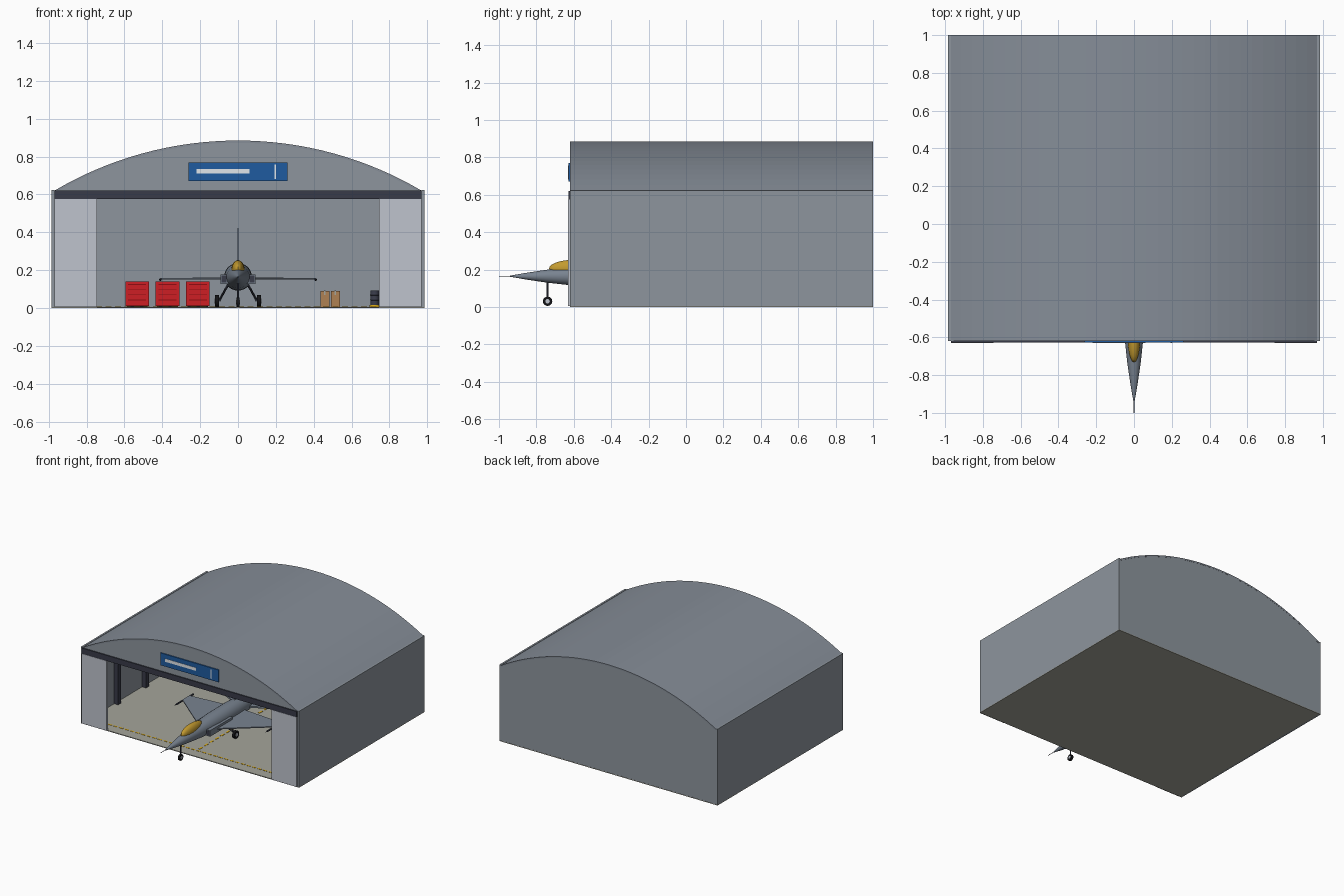
import bpy, bmesh, math
from mathutils import Vector

cube = bpy.data.objects.get("Cube")
if cube:
    bpy.data.objects.remove(cube, do_unlink=True)


def material(name, r, g, b):
    m = bpy.data.materials.new(name)
    m.use_nodes = True
    colour = [c ** 2.2 for c in (r, g, b)] + [1]
    m.diffuse_color = colour
    m.node_tree.nodes["Principled BSDF"].inputs["Base Color"].default_value = colour
    return m


WALL = material("wall_grey", .55, .58, .61)
ROOF = material("roof_grey", .52, .55, .59)
DOOR = material("door_grey", .74, .76, .80)
DARK = material("dark_steel", .23, .24, .29)
FLOOR = material("concrete", .64, .64, .60)
YELLOW = material("yellow", .90, .70, .12)
BLUE = material("sign_blue", .14, .36, .62)
WHITE = material("white", .88, .90, .92)
RED = material("red", .80, .14, .16)
DARKRED = material("dark_red", .55, .08, .10)
CARD = material("cardboard", .68, .50, .33)
JET = material("jet_grey", .47, .51, .56)
GLASS = material("amber_glass", .76, .60, .20)
BLACK = material("rubber", .10, .10, .11)


def finish(name, bm, mat, smooth=False):
    bmesh.ops.recalc_face_normals(bm, faces=bm.faces)
    mesh = bpy.data.meshes.new(name)
    bm.to_mesh(mesh)
    bm.free()
    mesh.materials.append(mat)
    if smooth:
        mesh.shade_smooth()
        mesh.set_sharp_from_angle(angle=math.radians(35))
    ob = bpy.data.objects.new(name, mesh)
    bpy.context.collection.objects.link(ob)
    return ob


def prism(name, pts, axis, lo, hi, mat):
    """Extrude a 2D outline along an axis."""
    place = {"x": lambda u, v, h: (h, u, v), "y": lambda u, v, h: (u, h, v),
             "z": lambda u, v, h: (u, v, h)}[axis]
    bm = bmesh.new()
    a, b = [[bm.verts.new(place(u, v, h)) for u, v in pts] for h in (lo, hi)]
    bm.faces.new(a)
    bm.faces.new(b)
    for i in range(len(pts)):
        j = (i + 1) % len(pts)
        bm.faces.new((a[i], a[j], b[j], b[i]))
    return finish(name, bm, mat)


def box(name, x, y, z, mat):
    return prism(name, [(x[0], y[0]), (x[1], y[0]), (x[1], y[1]), (x[0], y[1])],
                 "z", z[0], z[1], mat)


def lathe(name, start, direction, profile, mat, segs=20):
    """Revolve (distance, radius) pairs about a line."""
    turn = Vector(direction).to_track_quat("Z", "Y")
    bm = bmesh.new()
    rings = []
    for d, r in profile:
        ring = []
        for k in range(segs):
            t = math.tau * k / segs
            p = turn @ Vector((r * math.cos(t), r * math.sin(t), d))
            ring.append(bm.verts.new(p + Vector(start)))
        rings.append(ring)
    for a, b in zip(rings, rings[1:]):
        for k in range(segs):
            j = (k + 1) % segs
            bm.faces.new((a[k], a[j], b[j], b[k]))
    bm.faces.new(rings[0])
    bm.faces.new(rings[-1])
    return finish(name, bm, mat, True)


def rod(name, a, b, r, mat, segs=12):
    d = Vector(b) - Vector(a)
    return lathe(name, a, d, [(0, r), (d.length, r)], mat, segs)


def dashes(name, x, y, step, count):
    ob = box(name, x, y, (.005, .008), YELLOW)
    arr = ob.modifiers.new("repeat", "ARRAY")
    arr.use_relative_offset = False
    arr.use_constant_offset = True
    arr.constant_offset_displace = step
    arr.count = count


SIDES = ((1, "left"), (-1, "right"))
FRONT, BACK, EAVE, APEX, HALF = -.62, 1.0, .62, .885, .97


# Hangar shell
def arc(inset=0, n=32):
    rise = APEX - EAVE
    rad = (HALF ** 2 + rise ** 2) / (2 * rise)
    half = math.asin(HALF / rad)
    return [((rad - inset) * math.sin(t), APEX - rad + (rad - inset) * math.cos(t))
            for t in (half * (2 * i / n - 1) for i in range(n + 1))]


box("floor_slab", (-.985, .985), (FRONT, BACK), (0, .006), FLOOR)
prism("roof", arc() + arc(.012)[::-1], "y", FRONT, BACK, ROOF)
prism("front_gable", arc(.002), "y", FRONT + .001, FRONT + .015, WALL)
prism("back_wall", [(-HALF, .002)] + arc(.002) + [(HALF, .002)],
      "y", BACK - .015, BACK - .001, WALL)
box("door_header", (-HALF, HALF), (-.628, -.60), (.575, EAVE), DARK)
for s, side in SIDES:
    box(side + "_wall", (s * .97, s * .985), (FRONT, BACK), (0, .623), WALL)
    box(side + "_door", (s * .745, s * .97), (-.63, -.612), (.006, .575), DOOR)
    for i in range(5):
        y = -.55 + .36 * i
        box(f"{side}_column_{i + 1}", (s * .935, s * .97), (y - .02, y + .02),
            (.006, .615), DARK)

# Plain sign panel with stripes
box("sign_panel", (-.262, .262), (-.628, -.618), (.67, .77), BLUE)
box("sign_stripe", (-.22, .06), (-.63, -.626), (.71, .735), WHITE)
box("sign_bar", (.192, .202), (-.63, -.626), (.682, .758), WHITE)

# Floor markings
dashes("threshold_line", (-.80, -.768), (-.535, -.523), (.05, 0, 0), 32)
dashes("centre_line", (-.007, .007), (-.50, -.46), (0, .07, 0), 20)

# Jet body
AXIS = .165
lathe("fuselage", (0, -.94, AXIS), (0, 1, 0),
      [(0, .003), (.08, .017), (.2, .035), (.32, .048), (.44, .06), (.6, .071),
       (.85, .073), (1.0, .066), (1.12, .052)], JET, 28)
lathe("exhaust_nozzle", (0, .175, AXIS), (0, 1, 0),
      [(0, .05), (.06, .04), (.06, .033), (.02, .03)], DARK)
rod("nose_probe", (0, -1, AXIS), (0, -.93, AXIS), .002, DARK, 8)
bm = bmesh.new()
bmesh.ops.create_uvsphere(bm, u_segments=24, v_segments=14, radius=1)
bmesh.ops.scale(bm, vec=(.034, .135, .048), verts=bm.verts)
bmesh.ops.translate(bm, vec=(0, -.597, .205), verts=bm.verts)
finish("canopy", bm, GLASS, True)
prism("tail_fin", [(-.06, .22), (.07, .42), (.16, .42), (.18, .21)],
      "x", -.004, .004, JET)

# Paired jet parts
for s, side in SIDES:
    prism(side + "_wing", [(s * .05, -.43), (s * .41, -.13), (s * .41, -.04), (s * .05, -.01)],
          "z", .151, .159, JET)
    prism(side + "_tailplane", [(s * .04, .04), (s * .24, .14), (s * .24, .2), (s * .04, .19)],
          "z", .15, .162, JET)
    box(side + "_intake", (s * .045, s * .092), (-.49, -.2), (.128, .178), JET)
    box(side + "_intake_mouth", (s * .06, s * .087), (-.492, -.48), (.134, .172), DARK)
    lathe(side + "_wingtip_store", (s * .41, -.23, .15), (0, 1, 0),
          [(0, .001), (.03, .007), (.24, .007)], DARK, 10)
    rod(side + "_main_strut", (s * .055, -.19, .12), (s * .1, -.19, .037), .006, DARK)
    rod(side + "_main_brace", (s * .05, -.25, .12), (s * .1, -.19, .045), .004, DARK)
    rod(side + "_main_wheel", (s * .101, -.19, .037), (s * .121, -.19, .037), .031, BLACK, 20)
    rod(side + "_main_hub", (s * .12, -.19, .037), (s * .123, -.19, .037), .014, DOOR)
rod("nose_strut", (0, -.74, .14), (0, -.74, .03), .005, DARK)
rod("nose_wheel", (-.008, -.74, .031), (.008, -.74, .031), .025, BLACK, 20)
rod("nose_hub", (-.01, -.74, .031), (.01, -.74, .031), .012, DOOR)

# Tool cabinets with drawers
for i in range(3):
    x = -.595 + .16 * i
    name = f"tool_cabinet_{i + 1}"
    box(name, (x, x + .125), (.87, .95), (.012, .14), RED)
    box(name + "_base", (x + .008, x + .117), (.878, .942), (.005, .013), BLACK)
    for k in range(4):
        z = .025 + .027 * k
        box(f"{name}_drawer_{k + 1}", (x + .006, x + .119), (.866, .872), (z, z + .022), RED)
        box(f"{name}_handle_{k + 1}", (x + .015, x + .11), (.863, .867),
            (z + .016, z + .02), DARKRED)

# Crates and drum
for i, x in enumerate((.435, .49)):
    box(f"crate_{i + 1}", (x, x + .048), (.86, .92), (.006, .09), CARD)
    box(f"crate_tape_{i + 1}", (x + .02, x + .028), (.858, .922), (.07, .0915), FLOOR)
lathe("drum", (.722, .85, .016), (0, 0, 1),
      [(0, .023), (.025, .023), (.027, .025), (.03, .023), (.05, .023), (.052, .025),
       (.055, .023), (.076, .023)], DARK)
rod("drum_base", (.722, .85, .006), (.722, .85, .017), .027, YELLOW, 20)
